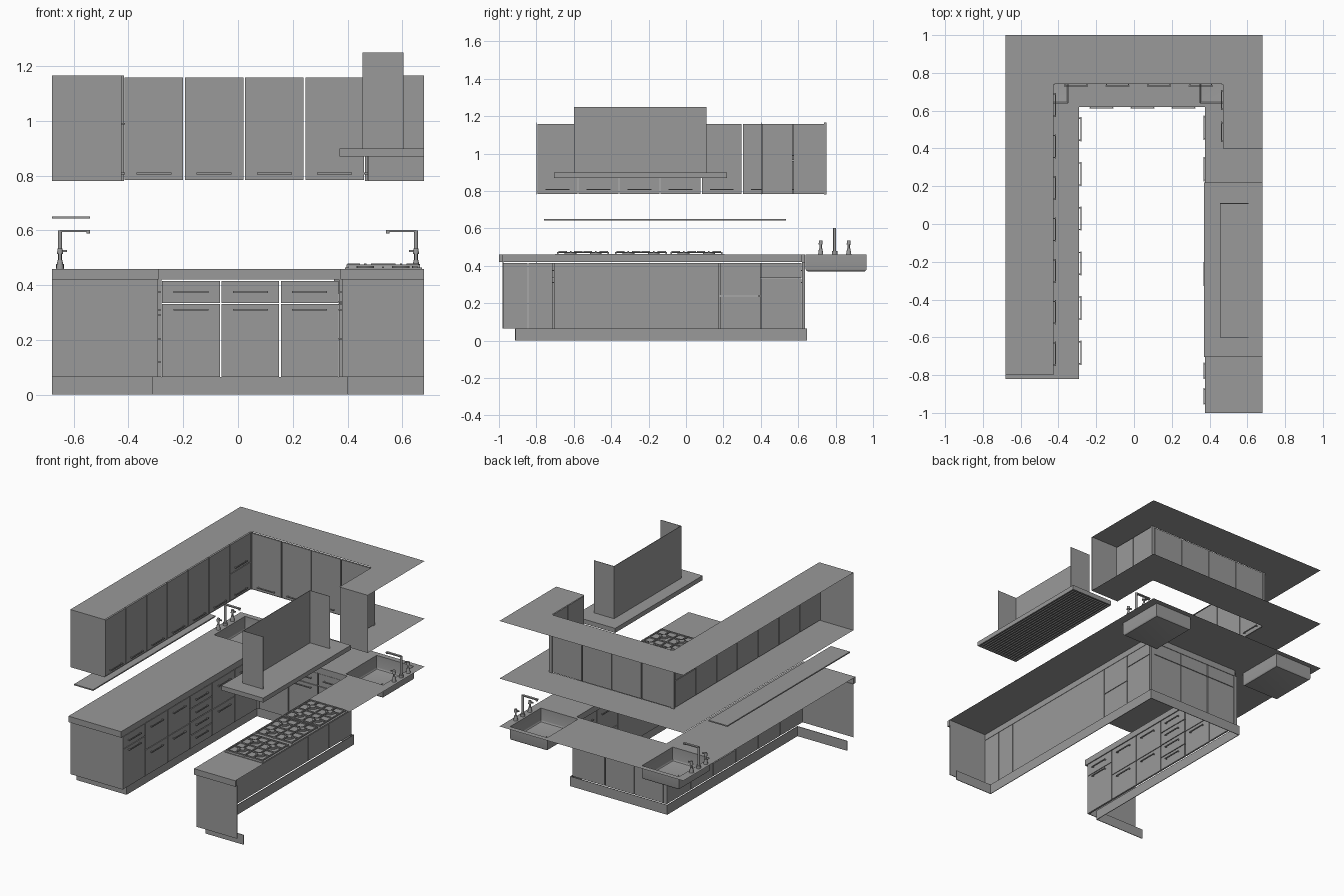
import bpy, bmesh
from mathutils import Matrix, Vector

cube = bpy.data.objects.get("Cube")
if cube:
    bpy.data.objects.remove(cube, do_unlink=True)

GREY = (0.32, 0.32, 0.32, 1)
mat = bpy.data.materials.new("plain grey")
mat.use_nodes = True
mat.diffuse_color = GREY
mat.node_tree.nodes["Principled BSDF"].inputs["Base Color"].default_value = GREY


def finish(name, bm, smooth=False):
    me = bpy.data.meshes.new(name)
    bm.to_mesh(me)
    bm.free()
    me.materials.append(mat)
    ob = bpy.data.objects.new(name, me)
    bpy.context.collection.objects.link(ob)
    if smooth:
        bpy.ops.object.select_all(action='DESELECT')
        ob.select_set(True)
        bpy.context.view_layer.objects.active = ob
        bpy.ops.object.shade_smooth_by_angle()
    return ob


def box(bm, x0, x1, y0, y1, z0, z1):
    mid = Vector((x0 + x1, y0 + y1, z0 + z1)) / 2
    size = (abs(x1 - x0), abs(y1 - y0), abs(z1 - z0), 1)
    return bmesh.ops.create_cube(bm, size=1, matrix=Matrix.Translation(mid) @ Matrix.Diagonal(size))["verts"]


def tube(bm, x, y, z0, z1, r, r2=None):
    bmesh.ops.create_cone(bm, cap_ends=True, segments=16, radius1=r, radius2=r if r2 is None else r2,
                          depth=z1 - z0, matrix=Matrix.Translation((x, y, (z0 + z1) / 2)))


def boxes(name, *dims):
    bm = bmesh.new()
    for d in dims:
        box(bm, *d)
    return finish(name, bm)


def sheet(name, xs, ys, z, keep):
    """Flat sheet of grid cells whose centres pass the keep rule."""
    bm = bmesh.new()
    for x0, x1 in zip(xs, xs[1:]):
        for y0, y1 in zip(ys, ys[1:]):
            if keep((x0 + x1) / 2, (y0 + y1) / 2):
                bm.faces.new([bm.verts.new((x, y, z)) for x, y in ((x0, y0), (x1, y0), (x1, y1), (x0, y1))])
    bmesh.ops.remove_doubles(bm, verts=bm.verts, dist=0.0001)
    bmesh.ops.dissolve_limit(bm, angle_limit=0.01, verts=bm.verts, edges=bm.edges)
    return finish(name, bm)


def front(bm, run, u0, u1, z0, z1, a=-0.012, b=0.0):
    """Box on a cabinet front; a and b are depths outward from the door face."""
    axis, plane, out = run
    p, q = plane + out * a, plane + out * b
    if axis == "x":
        box(bm, p, q, u0, u1, z0, z1)
    else:
        box(bm, u0, u1, p, q, z0, z1)


def column(name, run, u0, u1, tiers):
    """Stack of doors or drawers; each tier is bottom, top, handle height."""
    bm, hb = bmesh.new(), bmesh.new()
    mid = (u0 + u1) / 2
    for z0, z1, h in tiers:
        front(bm, run, u0 + 0.003, u1 - 0.003, z0, z1 - 0.004)
        w = min(0.064, (u1 - u0) * 0.32)
        front(hb, run, mid - w, mid + w, h - 0.003, h + 0.003, 0.008, 0.013)
        for s in (-1, 1):
            c = mid + s * (w - 0.006)
            front(hb, run, c - 0.003, c + 0.003, h - 0.003, h + 0.003, 0, 0.009)
    finish(name, bm)
    finish(name + "_handles", hb)


def spread(a, b, n):
    return [(a + (b - a) * i / n, a + (b - a) * (i + 1) / n) for i in range(n)]


X, BACK, TOP = 0.68, 1.0, 0.46
LEFT, REAR, RIGHT = ("x", -0.292, 1), ("y", 0.625, -1), ("x", 0.38, -1)
DRAWER_DOOR = [(0.065, 0.335, 0.31), (0.335, 0.42, 0.375)]
TWO = [(0.065, 0.24, 0.205), (0.24, 0.42, 0.375)]
FOUR = [(0.065 + 0.089 * i, 0.153 + 0.089 * i, 0.12 + 0.085 * i) for i in range(4)]

# Base cabinet fronts
for i, ((a, b), t) in enumerate(zip(spread(-0.8, 0.62, 6), (DRAWER_DOOR, TWO, TWO, FOUR, TWO, DRAWER_DOOR))):
    column(f"left_base_{i}", LEFT, a, b, t)
for i, (a, b) in enumerate(spread(-0.28, 0.37, 3)):
    column(f"rear_base_{i}", REAR, a, b, DRAWER_DOOR)
for i, (a, b) in enumerate(spread(-0.98, -0.71, 2)):
    column(f"right_end_base_{i}", RIGHT, a, b, [(0.065, 0.42, 0.33)])
for i, (a, b) in enumerate(spread(0.18, 0.62, 2)):
    column(f"right_base_{i}", RIGHT, a, b, (TWO, DRAWER_DOOR)[i])
column("oven_front", RIGHT, -0.71, 0.18, [(0.065, 0.42, 0.34)])

# Base end panels and corner posts
boxes("base_end_panels", (-X, -0.292, -0.80, -0.796, 0.065, 0.42), (0.38, X, -0.98, -0.976, 0.065, 0.42))
boxes("base_corner_posts", (-0.304, -0.28, 0.62, 0.637, 0.065, 0.42), (0.368, 0.392, 0.62, 0.637, 0.065, 0.42))

# Plinth strips
P = 0.065
boxes("plinth", (-0.314, -0.31, -0.73, 0.645, 0, P), (-0.314, 0.404, 0.643, 0.647, 0, P),
      (0.40, 0.404, -0.91, 0.645, 0, P), (-X, -0.31, -0.734, -0.73, 0, P), (0.40, X, -0.914, -0.91, 0, P))

# Worktop with two sink openings, and its front lips
S0, S1, SY0, SY1 = 0.35, 0.625, 0.64, 0.965


def on_worktop(x, y):
    if S0 < abs(x) < S1 and SY0 < y < SY1:
        return False
    return y > 0.62 or x > 0.375 or (x < -0.29 and y > -0.82)


sheet("worktop", [-X, -S1, -S0, -0.29, S0, 0.375, S1, X], [-1, -0.82, 0.62, SY0, SY1, BACK], TOP, on_worktop)
L = TOP - 0.04
boxes("worktop_lip", (-0.305, -0.29, -0.82, 0.62, L, TOP), (-0.29, 0.375, 0.62, 0.635, L, TOP),
      (0.375, 0.39, -1, 0.62, L, TOP), (-X, -0.29, -0.82, -0.80, L, TOP), (0.375, X, -1, -0.98, L, TOP))

for side, label in ((-1, "left"), (1, "right")):
    # Sink basin, open on top with rounded lower edges
    bm = bmesh.new()
    box(bm, side * S0, side * S1, SY0, SY1, 0.37, TOP)
    bm.faces.ensure_lookup_table()
    bmesh.ops.delete(bm, geom=[f for f in bm.faces if f.calc_center_median().z > TOP - 0.001], context='FACES')
    low = [e for e in bm.edges if all(v.co.z < 0.38 for v in e.verts)]
    bmesh.ops.bevel(bm, geom=low, offset=0.012, segments=3, profile=0.5, affect='EDGES')
    tube(bm, side * (S0 + S1) / 2, (SY0 + SY1) / 2, 0.37, 0.373, 0.018)
    finish(label + "_sink", bm, True)
    # Tap with soap pump and mixer lever
    x = side * 0.65
    bm = bmesh.new()
    tube(bm, x, 0.795, TOP, 0.478, 0.014)
    tube(bm, x, 0.795, TOP, 0.60, 0.008)
    box(bm, x, x - side * 0.11, 0.787, 0.803, 0.594, 0.601)
    tube(bm, x - side * 0.103, 0.795, 0.588, 0.595, 0.007)
    finish(label + "_tap", bm, True)
    bm = bmesh.new()
    for y in (0.72, 0.87):
        tube(bm, x, y, TOP, 0.492, 0.014, 0.009)
        tube(bm, x, y, 0.49, 0.516, 0.006)
        tube(bm, x, y, 0.514, 0.534, 0.011, 0.009)
        box(bm, x, x - side * 0.025, y - 0.004, y + 0.004, 0.522, 0.529)
    finish(label + "_soap_and_lever", bm, True)

# Cooktop: plate, burners and three cast grates
boxes("cooktop_plate", (0.39, 0.672, -0.70, 0.205, TOP, 0.464))
bm, gb = bmesh.new(), bmesh.new()
GX0, GX1, B = 0.40, 0.66, 0.004
for y0, y1 in ((-0.685, -0.415), (-0.375, -0.105), (-0.08, 0.19)):
    ym, xm = (y0 + y1) / 2, (GX0 + GX1) / 2
    for y in (y0, ym, y1):
        box(gb, GX0, GX1, y - B, y + B, 0.468, 0.475)
    for x in (GX0, xm, GX1):
        box(gb, x - B, x + B, y0, y1, 0.468, 0.475)
        for y in (y0, y1):
            box(gb, x - B, x + B, y - B, y + B, 0.462, 0.47)
    for cx in ((GX0 + xm) / 2, (xm + GX1) / 2):
        for cy in ((y0 + ym) / 2, (ym + y1) / 2):
            tube(bm, cx, cy, 0.463, 0.468, 0.032)
            tube(bm, cx, cy, 0.468, 0.472, 0.02)
            for s in (-1, 1):
                box(gb, cx + s * 0.02, cx + s * 0.065, cy - B, cy + B, 0.471, 0.479)
                box(gb, cx - B, cx + B, cy + s * 0.02, cy + s * 0.065, 0.471, 0.479)
finish("burners", bm, True)
finish("cooktop_grates", gb)

# Wall cabinets: top and bottom sheets, fronts and end panels
U0, U1 = 0.78, 1.165


def on_wall(x, y):
    return y > 0.745 or (x < -0.425 and y > -0.8) or (x > 0.47 and y > 0.4)


for label, z in (("bottom", U0), ("top", U1)):
    sheet("wall_cabinet_" + label, [-X, -0.425, 0.47, X], [-0.8, 0.4, 0.745, BACK], z, on_wall)
W_LEFT, W_REAR, W_RIGHT = ("x", -0.425, 1), ("y", 0.74, -1), ("x", 0.473, -1)
TALL = [(0.785, 1.162, 0.808)]
SPLIT = [(0.785, 0.965, 0.808), (0.965, 1.162, 0.99)]
for i, (a, b) in enumerate(spread(-0.797, 0.74, 7)):
    column(f"left_wall_door_{i}", W_LEFT, a, b, SPLIT if i == 6 else TALL)
for i, (a, b) in enumerate(spread(-0.417, 0.463, 4)):
    column(f"rear_wall_door_{i}", W_REAR, a, b, TALL)
for i, (a, b) in enumerate(spread(0.404, 0.74, 2)):
    column(f"right_wall_door_{i}", W_RIGHT, a, b, TALL)
boxes("wall_end_panels", (-X, -0.425, -0.80, -0.797, U0, U1), (0.475, X, 0.40, 0.403, U0, U1))
boxes("wall_corner_posts", (-0.437, -0.417, 0.738, 0.752, U0, U1), (0.463, 0.485, 0.738, 0.752, U0, U1))

# Open shelf under the left wall cabinets
boxes("shelf", (-X, -0.54, -0.76, 0.535, 0.643, 0.651))

# Extractor hood with filter slats and three-sided flue cover
boxes("hood", (0.37, X, -0.705, 0.22, 0.876, 0.90))
boxes("hood_rim", (0.37, 0.38, -0.705, 0.22, 0.87, 0.878), (0.67, X, -0.705, 0.22, 0.87, 0.878),
      (0.37, X, -0.705, -0.695, 0.87, 0.878), (0.37, X, 0.21, 0.22, 0.87, 0.878))
boxes("hood_slats", *[(0.39 + 0.02 * i, 0.40 + 0.02 * i, -0.69, 0.205, 0.871, 0.878) for i in range(14)])
boxes("flue_cover", (0.455, 0.458, -0.60, 0.11, 0.90, 1.25), (0.455, 0.605, -0.60, -0.597, 0.90, 1.25),
      (0.455, 0.605, 0.107, 0.11, 0.90, 1.25))
